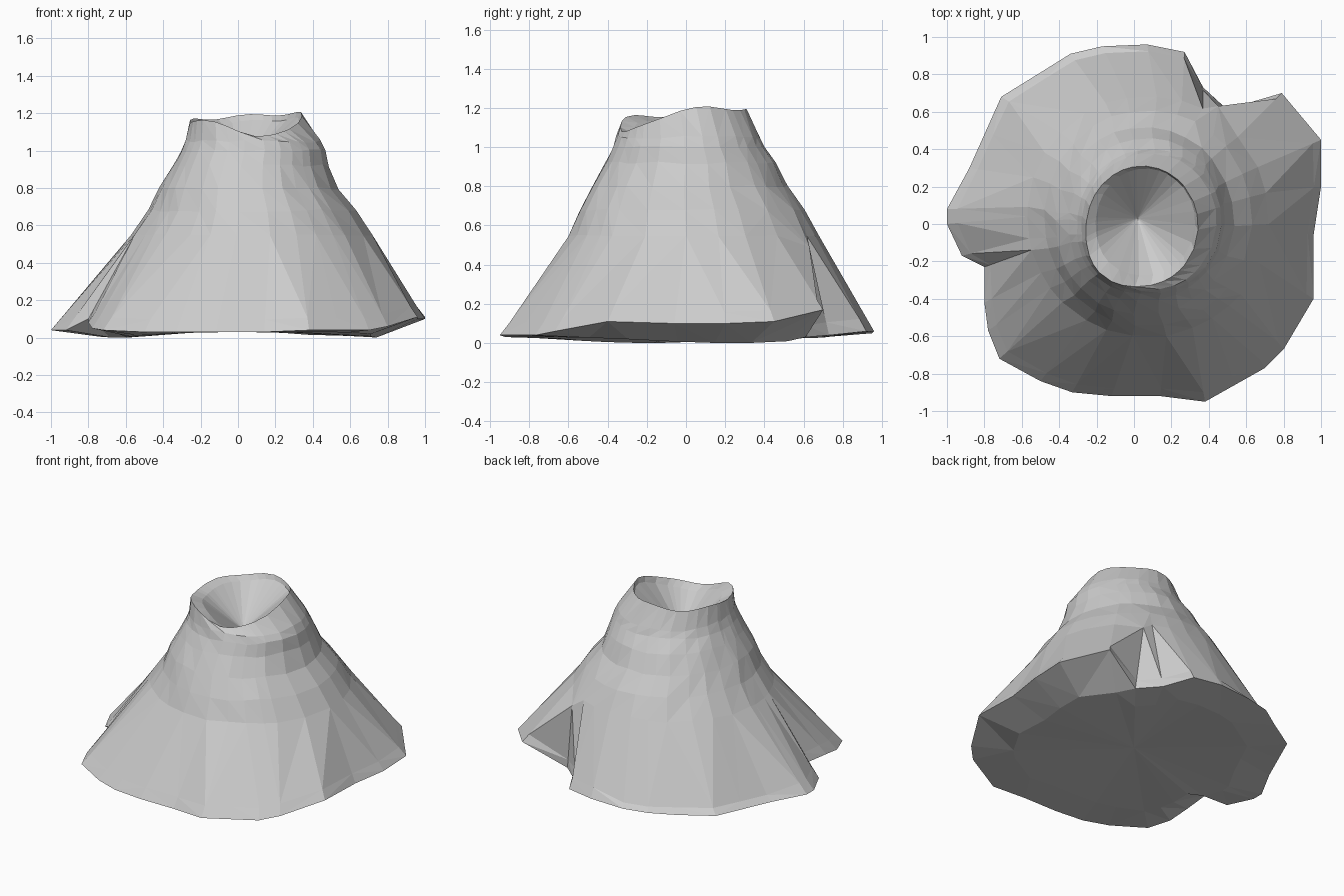
import bpy, bmesh, math, random
from mathutils import Vector

random.seed(4)
cube = bpy.data.objects.get("Cube")
if cube:
    bpy.data.objects.remove(cube)

# Ragged foot of the mountain, anticlockwise from the east
FOOT = [(1, .2, .1), (1, .45, .11), (.79, .7, .17), (.5, .61, .03), (.37, .73, .04),
        (.27, .92, .06), (.07, .96, .06), (-.17, .95, .05), (-.34, .91, .05), (-.5, .81, .04),
        (-.71, .68, .04), (-.88, .3, .04), (-1, .08, .04), (-1, 0, .04), (-.92, -.17, .04),
        (-.8, -.23, .1), (-.8, -.42, .08), (-.78, -.57, .05), (-.72, -.72, .04), (-.5, -.84, .03),
        (-.33, -.9, .03), (-.12, -.92, .03), (.14, -.92, .03), (.38, -.95, .04), (.7, -.77, .04),
        (.8, -.67, .06), (.96, -.4, .11), (.96, -.06, .1)]
NOTCH = 3  # foot point at the bottom of the gully

# Slope rings: height, centre x, centre y, radius x, radius y, south-west bulge
SLOPE = [(.55, .075, .04, .645, .645, 0), (.68, .075, .03, .555, .58, 0),
         (.8, .06, .02, .475, .5, .03), (.92, .07, .025, .415, .435, .06),
         (1, .085, .015, .385, .385, .08), (1.05, .083, .012, .36, .365, .09)]


def refine(points, longest):
    """Split the long edges of a closed outline."""
    result = []
    for i, p in enumerate(points):
        a, b = Vector(p), Vector(points[(i + 1) % len(points)])
        result.append(a)
        if (b - a).length > longest:
            result.append((a + b) / 2)
    return result


def rim_height(a):
    """Crater rim, lowest at the front."""
    dip = max(0, math.cos(a - math.radians(-65))) ** 3
    return 1.18 + .02 * math.cos(a - .3) - .105 * dip + .008 * math.sin(5 * a)


outline = refine(FOOT, .345)
angles = [math.atan2(p.y, p.x) for p in outline]
notch = outline.index(Vector(FOOT[NOTCH]))


def ellipse(z, cx, cy, rx, ry, bulge, jitter=0.0):
    ring = []
    for a in angles:
        k = 1 + random.uniform(-jitter, jitter)
        k += bulge * max(0, math.cos(a - math.radians(225))) ** 6
        ring.append(Vector((cx + rx * k * math.cos(a), cy + ry * k * math.sin(a),
                            z + random.uniform(-jitter, jitter))))
    return ring


# Underside dips lowest along the east and west edges
underside = []
for p, a in zip(outline, angles):
    dip = .03 * math.cos(a - .3) ** 4
    underside.append(Vector((p.x * .74, p.y * .74, .03 - dip)))

# Slopes, with a steep wall above the gully
slopes = [ellipse(*row, jitter=.007) for row in SLOPE]
slopes[0][notch] = Vector((.45, .63, .49))

# Skirt just above the foot, flattened to an apron at the back right
skirt = []
for p, q, a in zip(outline, slopes[0], angles):
    s = p.lerp(q, .13)
    if math.radians(95) < a < math.radians(172):
        s.z = .075
    skirt.append(s)

# Crater rim and its inner lip
rim = ellipse(0, .045, -.01, .298, .32, .1)
lip = ellipse(0, .062, .012, .265, .285, .06)
for r, l, a in zip(rim, lip, angles):
    r.z = rim_height(a)
    l.z = r.z - .03
rings = [underside, outline, skirt, *slopes, rim, lip]

bm = bmesh.new()
loops = [[bm.verts.new(p) for p in ring] for ring in rings]
count = len(outline)
for low, high in zip(loops, loops[1:]):
    for i in range(count):
        j = (i + 1) % count
        # Run each diagonal from the lower corner that sticks out further
        if low[i].co.xy.length > low[j].co.xy.length:
            pair = (low[i], low[j], high[j]), (low[i], high[j], high[i])
        else:
            pair = (low[i], low[j], high[i]), (low[j], high[j], high[i])
        for corners in pair:
            bm.faces.new(corners)

# Close the base and the crater funnel with fans
for loop, tip in ((loops[0], (0, 0, .045)), (loops[-1], (.02, .03, .9))):
    centre = bm.verts.new(tip)
    for i in range(count):
        bm.faces.new((loop[i], loop[(i + 1) % count], centre))
bmesh.ops.recalc_face_normals(bm, faces=bm.faces)

mesh = bpy.data.meshes.new("volcano_cone")
bm.to_mesh(mesh)
bm.free()
volcano = bpy.data.objects.new("volcano_cone", mesh)
bpy.context.collection.objects.link(volcano)

# Plain grey rock
rock = bpy.data.materials.new("grey_rock")
rock.use_nodes = True
colour = (.6, .6, .6, 1)
rock.diffuse_color = colour
rock.node_tree.nodes["Principled BSDF"].inputs["Base Color"].default_value = colour
mesh.materials.append(rock)
